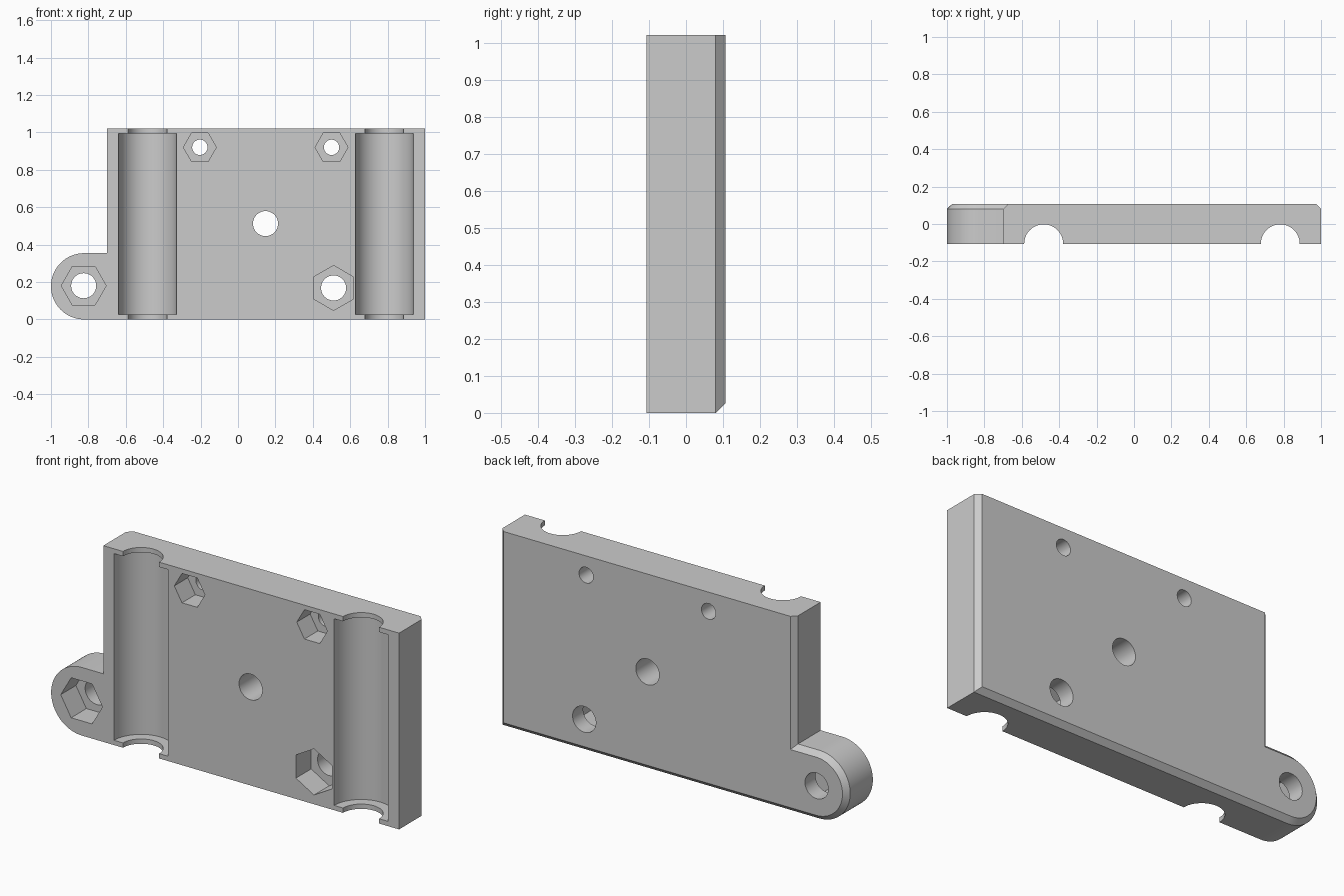
import bpy, bmesh
from math import sin, cos, pi
from mathutils import Matrix, Vector

cube = bpy.data.objects.get("Cube")
if cube:
    bpy.data.objects.remove(cube, do_unlink=True)

FRONT, BACK, CHAMFER, TOP = -0.106, 0.106, 0.026, 1.02
LUG_X, LUG_R = -0.823, 0.177

grey = bpy.data.materials.new("plain grey")
grey.use_nodes = True
colour = (0.6, 0.6, 0.6, 1)
grey.diffuse_color = colour
grey.node_tree.nodes["Principled BSDF"].inputs["Base Color"].default_value = colour


def make_object(name, bm):
    bmesh.ops.recalc_face_normals(bm, faces=bm.faces)
    mesh = bpy.data.meshes.new(name)
    bm.to_mesh(mesh)
    bm.free()
    mesh.materials.append(grey)
    obj = bpy.data.objects.new(name, mesh)
    bpy.context.collection.objects.link(obj)
    return obj


def outline(inset, y):
    """Plate with a round lug, shrunk by the inset on all sides but the top."""
    pts = [(1 - inset, inset), (1 - inset, TOP), (-0.7 + inset, TOP),
           (-0.7 + inset, 2 * LUG_R - inset)]
    steps, r = 40, LUG_R - inset
    for i in range(steps + 1):
        a = pi / 2 + pi * i / steps
        pts.append((LUG_X + r * cos(a), LUG_R + r * sin(a)))
    return [Vector((x, y, z)) for x, z in pts]


# Plate body: straight sides, then a chamfer towards the back
bm = bmesh.new()
rings = [[bm.verts.new(p) for p in outline(inset, y)]
         for inset, y in ((0, FRONT), (0, BACK - CHAMFER), (CHAMFER, BACK))]
bm.faces.new(rings[0])
bm.faces.new(rings[-1])
for low, high in zip(rings, rings[1:]):
    for i in range(len(low)):
        j = (i + 1) % len(low)
        bm.faces.new((low[i], low[j], high[j], high[i]))
plate = make_object("mounting_plate", bm)


def cut(name, sides, radius, start, end, turn=0):
    """Subtract a prism that runs from start to end."""
    start, end = Vector(start), Vector(end)
    axis = end - start
    tilt = Matrix.Rotation(-pi / 2, 4, "X") if abs(axis.y) > 0 else Matrix()
    bm = bmesh.new()
    bmesh.ops.create_cone(bm, cap_ends=True, segments=sides, radius1=radius,
                          radius2=radius, depth=axis.length,
                          matrix=Matrix.Translation((start + end) / 2) @ tilt
                          @ Matrix.Rotation(turn, 4, "Z"))
    cutter = make_object(name, bm)
    cutter.hide_render = True
    mod = plate.modifiers.new(name, "BOOLEAN")
    mod.operation, mod.solver, mod.object = "DIFFERENCE", "EXACT", cutter
    bpy.context.view_layer.objects.active = plate
    bpy.ops.object.modifier_apply(modifier=name)
    bpy.data.objects.remove(cutter, do_unlink=True)


# Half-round bearing grooves with narrower openings at both ends
for x in (-0.483, 0.782):
    cut("bearing_groove", 96, 0.155, (x, FRONT, 0.025), (x, FRONT, 0.995))
    cut("rod_opening", 64, 0.104, (x, FRONT, -0.2), (x, FRONT, 1.2))

# Bolt holes: x, z, hole radius, nut radius, nut depth, nut turn
POINT_SIDE, POINT_UP = pi / 2, 0
for x, z, hole, nut, depth, turn in (
        (-0.204, 0.92, 0.041, 0.088, 0.11, POINT_SIDE),
        (0.5, 0.92, 0.041, 0.088, 0.11, POINT_SIDE),
        (0.147, 0.512, 0.067, 0, 0, 0),
        (-0.825, 0.18, 0.067, 0.12, 0.125, POINT_SIDE),
        (0.511, 0.168, 0.067, 0.12, 0.125, POINT_UP)):
    cut("bolt_hole", 48, hole, (x, -0.3, z), (x, 0.3, z))
    if nut:
        cut("nut_pocket", 6, nut, (x, -0.3, z), (x, FRONT + depth, z), turn)

# Smooth the curved walls and keep the edges crisp
bpy.ops.object.select_all(action="DESELECT")
plate.select_set(True)
bpy.context.view_layer.objects.active = plate
bpy.ops.object.shade_smooth_by_angle(angle=pi / 6)
